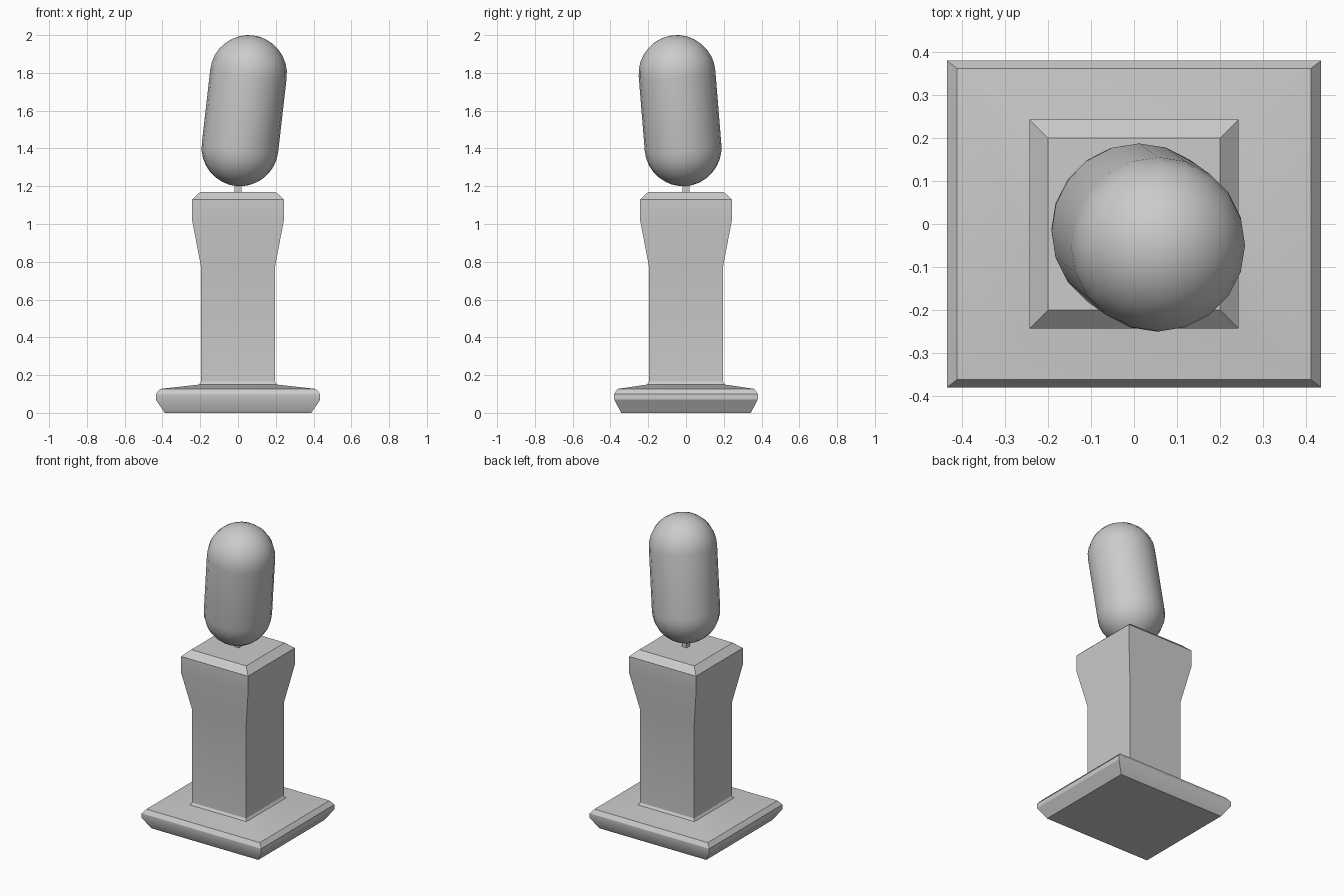
import bpy, bmesh, math
from mathutils import Vector

if "Cube" in bpy.data.objects:
    bpy.data.objects.remove(bpy.data.objects["Cube"])


def finish(name, bm, matrix_loc=None, rot=None):
    bmesh.ops.recalc_face_normals(bm, faces=bm.faces)
    mesh = bpy.data.meshes.new(name)
    bm.to_mesh(mesh)
    bm.free()
    ob = bpy.data.objects.new(name, mesh)
    bpy.context.collection.objects.link(ob)
    if rot is not None:
        ob.rotation_mode = 'QUATERNION'
        ob.rotation_quaternion = rot
        ob.location = matrix_loc
    bpy.ops.object.select_all(action='DESELECT')
    ob.select_set(True)
    bpy.context.view_layer.objects.active = ob
    bpy.ops.object.shade_smooth_by_angle(angle=math.radians(30))
    return ob


def loft(name, rings):
    """Skin a stack of closed rings (lists of points) and cap both ends."""
    bm = bmesh.new()
    rows = [[bm.verts.new(p) for p in ring] for ring in rings]
    n = len(rows[0])
    for a, b in zip(rows, rows[1:]):
        for i in range(n):
            j = (i + 1) % n
            bm.faces.new((a[i], a[j], b[j], b[i]))
    bm.faces.new(rows[0][::-1])
    bm.faces.new(rows[-1])
    return bm


def rect(hx, hy, z):
    return [(-hx, -hy, z), (hx, -hy, z), (hx, hy, z), (-hx, hy, z)]


# Pedestal: bevelled foot, square shaft and flared capital
sections = [
    (0.388, 0.343, 0.0), (0.435, 0.38, 0.07), (0.435, 0.38, 0.10),
    (0.412, 0.362, 0.127), (0.206, 0.206, 0.15), (0.196, 0.196, 0.165),
    (0.196, 0.196, 0.775), (0.243, 0.243, 1.02), (0.243, 0.243, 1.13),
    (0.20, 0.20, 1.17),
]
finish("pedestal", loft("pedestal", [rect(*s) for s in sections]))

# Thin square peg holding the head
finish("neck_peg", loft("neck_peg", [rect(0.018, 0.018, z) for z in (1.165, 1.24)]))

# Leaning capsule head, between two sphere centres
R, SIDES, STEPS = 0.2035, 20, 8
low, high = Vector((0.0105, -0.0155, 1.4035)), Vector((0.0555, -0.0475, 1.7965))
axis = high - low
bm = bmesh.new()
bmesh.ops.create_uvsphere(bm, u_segments=SIDES, v_segments=STEPS * 2 + 1, radius=R)
# Rebuild the sphere rows as two hemispheres separated by the straight body
bm.clear()
profile = []
for k in range(STEPS + 1):
    t = -math.pi / 2 + k * math.pi / 2 / STEPS
    profile.append((R * math.cos(t), R * math.sin(t)))
profile += [(r, axis.length - z) for r, z in reversed(profile)]
verts = [bm.verts.new((r, 0, z)) for r, z in profile]
edges = [bm.edges.new(pair) for pair in zip(verts, verts[1:])]
bmesh.ops.spin(bm, geom=verts + edges, cent=(0, 0, 0), axis=(0, 0, 1),
               angle=math.tau, steps=SIDES)
bmesh.ops.remove_doubles(bm, verts=bm.verts, dist=1e-4)
finish("head", bm, low, Vector((0, 0, 1)).rotation_difference(axis))
